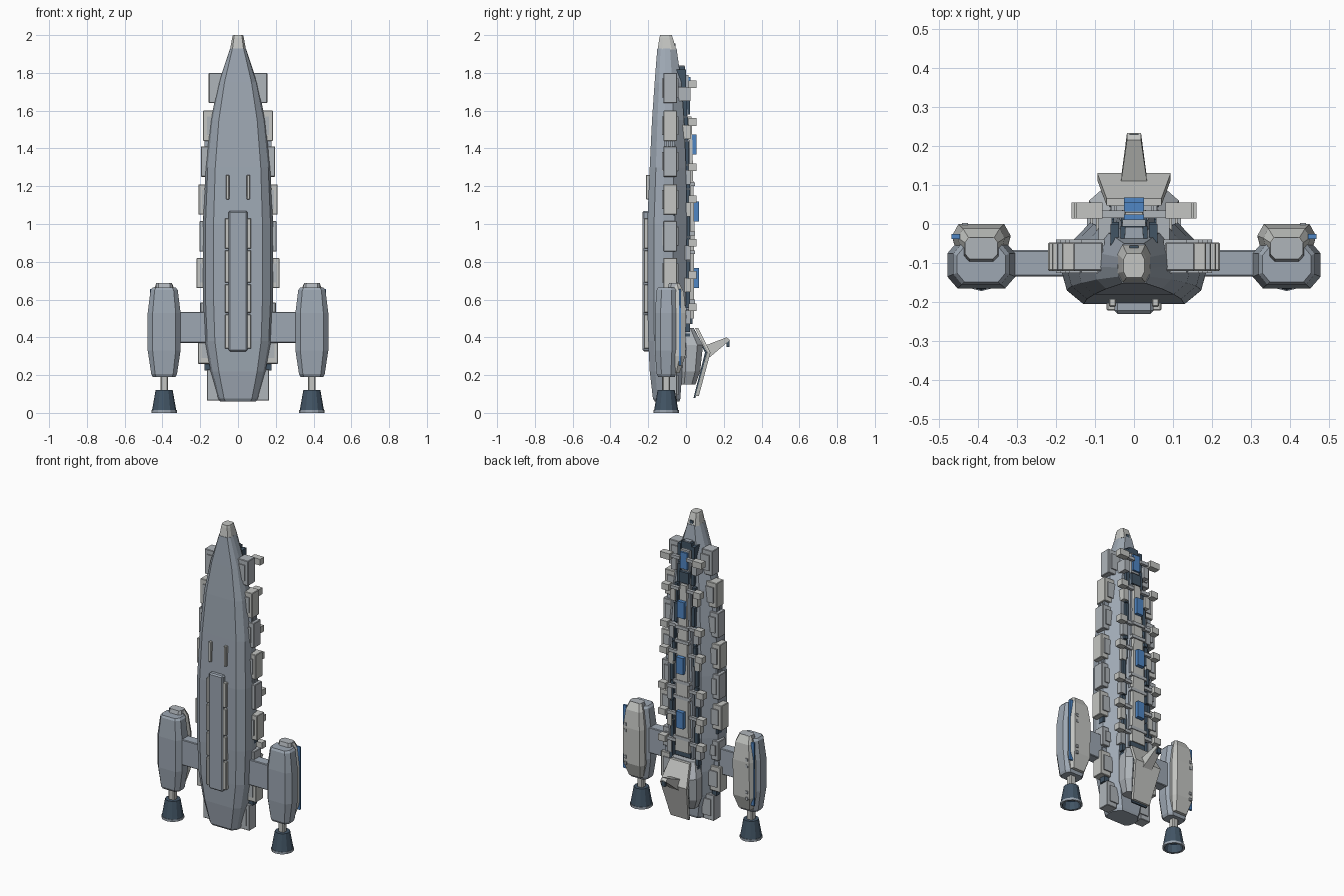
import bpy, bmesh, math


def mat(name, rgb):
    m = bpy.data.materials.new(name)
    m.diffuse_color = (*rgb, 1)
    return m


HULL = mat("hull grey", (0.34, 0.39, 0.45))
MID = mat("panel grey", (0.43, 0.46, 0.49))
LIGHT = mat("light grey", (0.55, 0.56, 0.54))
DARK = mat("dark slate", (0.055, 0.09, 0.13))
BLUE = mat("blue", (0.08, 0.24, 0.55))


def finish(bm, name, m, bevel=0):
    bmesh.ops.recalc_face_normals(bm, faces=bm.faces)
    me = bpy.data.meshes.new(name)
    bm.to_mesh(me)
    bm.free()
    ob = bpy.data.objects.new(name, me)
    bpy.context.collection.objects.link(ob)
    me.materials.append(m)
    if bevel:
        b = ob.modifiers.new("bevel", 'BEVEL')
        b.width, b.segments = bevel, 1
    return ob


def box(name, x, y, z, m, bevel=0, sides=(1,)):
    """Box from x, y, z ranges; sides=(1, -1) mirrors it in x."""
    for s in sides:
        bm = bmesh.new()
        bmesh.ops.create_cube(bm, size=1)
        for v in bm.verts:
            v.co = [r[0] + (c + 0.5) * (r[1] - r[0]) for c, r in zip(v.co, (x, y, z))]
            v.co.x *= s
        finish(bm, name, m, bevel)


def loft(name, sections, shape, m, cx=0, bevel=0):
    """Sections are (z, half width, y0, y1); shape is half a unit outline."""
    outline = shape + [(-a, b) for a, b in reversed(shape)]
    bm = bmesh.new()
    rings = [[bm.verts.new((cx + a * w, y0 + b * (y1 - y0), z)) for a, b in outline]
             for z, w, y0, y1 in sections]
    n = len(outline)
    for r, q in zip(rings, rings[1:]):
        for i in range(n):
            bm.faces.new((r[i], r[(i + 1) % n], q[(i + 1) % n], q[i]))
    bm.faces.new(rings[0])
    bm.faces.new(rings[-1])
    return finish(bm, name, m, bevel)


def slab(name, rows, thick, m):
    """Bent plate: rows of (half width, y, z), thickened towards the front."""
    bm = bmesh.new()
    pts = [[[bm.verts.new((s * w, y - d, z)) for s in (-1, 1)] for w, y, z in rows]
           for d in (0, thick)]
    o, i = pts
    for k in range(len(rows) - 1):
        bm.faces.new((o[k][0], o[k][1], o[k + 1][1], o[k + 1][0]))
        bm.faces.new((i[k][0], i[k][1], i[k + 1][1], i[k + 1][0]))
        for s in (0, 1):
            bm.faces.new((o[k][s], o[k + 1][s], i[k + 1][s], i[k][s]))
    for k in (0, -1):
        bm.faces.new((o[k][0], o[k][1], i[k][1], i[k][0]))
    return finish(bm, name, m)


BOTH = (1, -1)

# Main hull and nose
HULL_SHAPE = [(0.7, 0), (0.93, 0.17), (1, 0.4), (0.97, 0.66), (0.6, 1)]
loft("hull", [(0.06, 0.095, -0.165, -0.035), (0.075, 0.105, -0.175, -0.03),
              (0.22, 0.145, -0.192, -0.02), (0.38, 0.175, -0.2, -0.01),
              (0.6, 0.185, -0.205, 0), (1.0, 0.185, -0.205, 0.005),
              (1.3, 0.172, -0.192, 0), (1.55, 0.145, -0.18, -0.01),
              (1.75, 0.102, -0.166, -0.025), (1.93, 0.042, -0.152, -0.05)],
     HULL_SHAPE, HULL)
CHAMFER = [(0.7, 0), (1, 0.25), (1, 0.75), (0.7, 1)]
loft("nose_cap", [(1.925, 0.042, -0.15, -0.052), (1.985, 0.031, -0.141, -0.07),
                  (2.0, 0.027, -0.137, -0.075)], CHAMFER, LIGHT)
box("nose_slot", (-0.012, 0.012), (-0.07, -0.055), (1.935, 1.955), DARK)

# Belly keel and its rails
box("keel", (-0.05, 0.05), (-0.23, -0.18), (0.325, 1.07), HULL, 0.008)
for z0, z1 in ((0.34, 0.52), (0.53, 0.68), (0.69, 0.86), (0.87, 1.03)):
    box("keel_rail", (0.046, 0.07), (-0.222, -0.18), (z0, z1), LIGHT, 0.003, BOTH)
box("forward_rail", (0.046, 0.064), (-0.212, -0.17), (1.13, 1.26), LIGHT, 0.003, BOTH)

# Armour blocks along the flanks
blocks = [(1.64, 1.80, 0.155), (1.44, 1.60, 0.185), (1.25, 1.41, 0.197),
          (1.05, 1.21, 0.21), (0.855, 1.015, 0.205), (0.66, 0.82, 0.22),
          (0.46, 0.585, 0.2), (0.26, 0.42, 0.212), (0.065, 0.23, 0.165)]
for i, (z0, z1, x) in enumerate(blocks):
    box("flank_block", (x - 0.075, x), (-0.12, -0.047), (z0, z1),
        LIGHT if i % 2 else MID, 0.003, BOTH)
    box("flank_step", (x - 0.08, x - 0.02), (-0.126, -0.04), (z0 + 0.03, z1 - 0.03),
        MID, 0, BOTH)
    if i in (2, 4, 7):
        for y in (-0.11, -0.088, -0.066):
            box("flank_stud", (x - 0.05, x - 0.02), (y - 0.007, y + 0.007),
                (z1, z1 + 0.03), HULL, 0, BOTH)
    if 0 < i < 8:
        box("flank_link", (x - 0.07, x - 0.035), (-0.1, -0.06), (z0 - 0.035, z0), DARK, 0, BOTH)


# Dorsal spine, narrowing towards the nose
def taper(z):
    return 1.0 if z < 0.9 else 1 - 0.55 * (z - 0.9) / 0.95


SQUARE = [(1, 0), (0.85, 1)]
loft("spine_base", [(0.46, 0.075, -0.03, 0.02), (1.0, 0.07, -0.02, 0.025),
                    (1.4, 0.05, -0.03, 0.02), (1.84, 0.026, -0.06, -0.008)], SQUARE, HULL)
loft("spine_plate", [(0.5, 0.056, 0, 0.042), (1.0, 0.048, 0, 0.044),
                     (1.57, 0.026, -0.02, 0.03)], SQUARE, LIGHT)
box("spine_end", (-0.055, 0.055), (0, 0.035), (0.47, 0.5), DARK)
for z in (0.58, 0.84, 0.94, 1.2, 1.29):
    w = 0.06 * taper(z)
    box("spine_rib", (-w, w), (0, 0.047), (z, z + 0.02), MID)
box("spine_gap", (-0.033, 0.033), (-0.03, 0.022), (1.58, 1.65), DARK)
box("bow_housing", (-0.03, 0.03), (-0.05, 0.012), (1.66, 1.79), MID)
box("bow_sensor", (-0.035, 0.035), (-0.05, -0.005), (1.79, 1.835), DARK)

# Blue skylights
for z, y in ((0.715, 0.068), (1.065, 0.068), (1.42, 0.055), (1.725, 0.024)):
    box("skylight", (-0.025, 0.025), (y - 0.03, y), (z - 0.053, z + 0.053), BLUE)

# Dark conduits beside the spine, in staggered lengths
for i in range(12):
    z = 0.3 + i * 0.127
    x = 0.088 * taper(z + 0.06) + (0.006 if i % 2 else 0)
    y = 0.02 - max(0, z - 1.25) * 0.045
    box("conduit", (x - 0.012, x + 0.01), (-0.06, y), (z, z + 0.12), DARK, 0, BOTH)

# Dorsal equipment and outrigger tabs
for i, z in enumerate((1.74, 1.54, 1.3, 1.13, 0.9, 0.73, 0.56)):
    t = taper(z)
    x = 0.06 + 0.06 * t
    box("equipment", (x - 0.035, x), (-0.05, 0.024), (z - 0.09, z - 0.015),
        LIGHT if i % 2 else MID, 0, BOTH)
    box("tab_arm", (0.045 * t, x), (0.015, 0.035), (z - 0.01, z + 0.01), MID, 0, BOTH)
    box("tab", (x - 0.01, x + 0.04 if i else 0.148), (0.014, 0.055),
        (z - 0.02, z + 0.02), LIGHT, 0, BOTH)

# Stern tower with bent shield and fin
loft("tower", [(0.15, 0.08, -0.03, 0.05), (0.22, 0.11, -0.03, 0.075),
               (0.36, 0.115, -0.03, 0.09), (0.45, 0.08, -0.03, 0.04)], CHAMFER, MID)
slab("shield", [(0.07, 0.065, 0.45), (0.094, 0.13, 0.32), (0.062, 0.068, 0.09)], 0.018, LIGHT)
slab("shield_backing", [(0.062, 0.046, 0.44), (0.086, 0.111, 0.32), (0.056, 0.05, 0.08)],
     0.01, DARK)
bm = bmesh.new()
root = [bm.verts.new(p) for p in ((-0.033, 0.11, 0.36), (0.033, 0.11, 0.36),
                                  (0.033, 0.12, 0.29), (-0.033, 0.12, 0.29))]
tip = [bm.verts.new(p) for p in ((-0.018, 0.215, 0.4), (0.018, 0.215, 0.4),
                                 (0.018, 0.233, 0.385), (-0.018, 0.233, 0.385))]
for k in range(4):
    bm.faces.new((root[k], root[(k + 1) % 4], tip[(k + 1) % 4], tip[k]))
bm.faces.new(root)
bm.faces.new(tip)
finish(bm, "tower_fin", LIGHT)
box("fin_lamp", (-0.012, 0.012), (0.215, 0.23), (0.35, 0.388), DARK)

# Engine pods
for s in BOTH:
    cx = 0.391 * s
    loft("pod", [(0.19, 0.06, -0.147, -0.06), (0.205, 0.068, -0.155, -0.055),
                 (0.33, 0.087, -0.165, -0.045), (0.53, 0.087, -0.165, -0.045),
                 (0.65, 0.072, -0.155, -0.05), (0.663, 0.062, -0.148, -0.058)],
         CHAMFER, HULL, cx)
    loft("pod_cap", [(0.65, 0.045, -0.1, -0.04), (0.687, 0.042, -0.09, -0.035)],
         CHAMFER, MID, cx)
    loft("pod_shell", [(0.21, 0.05, -0.07, -0.035), (0.3, 0.075, -0.06, -0.004),
                       (0.53, 0.075, -0.06, 0), (0.64, 0.06, -0.06, -0.012),
                       (0.685, 0.042, -0.06, -0.035)],
         [(0.9, 0), (1, 0.5), (0.78, 1)], LIGHT, cx)
    for z in (0.29, 0.33, 0.5, 0.54):
        box("pod_hatch", (0.425, 0.44), (-0.01, 0.003), (z, z + 0.018), MID, 0, (s,))
    box("pod_light", (0.445, 0.467), (-0.038, -0.026), (0.25, 0.655), BLUE, 0, (s,))
    box("pylon", (0.15, 0.32), (-0.135, -0.067), (0.37, 0.535), HULL, 0.004, (s,))
    box("engine_stem", (0.371, 0.411), (-0.125, -0.085), (0.1, 0.2), LIGHT, 0.006, (s,))

    # Hollow faceted nozzle with a pale rim and blue core
    bm = bmesh.new()
    prof = [(0, 0.122), (0.045, 0.122), (0.064, 0.014), (0.067, 0.014), (0.067, 0),
            (0.054, 0), (0.046, 0.05), (0, 0.05)]
    n = 12
    rings = [[bm.verts.new((cx + r * math.cos(2 * math.pi * k / n),
                            -0.105 + r * math.sin(2 * math.pi * k / n), z))
              for k in range(n)] for r, z in prof]
    for j in range(len(prof) - 1):
        for k in range(n):
            f = bm.faces.new((rings[j][k], rings[j][(k + 1) % n],
                              rings[j + 1][(k + 1) % n], rings[j + 1][k]))
            f.material_index = 1 if j in (2, 3, 4) else 2 if j == 6 else 0
    bmesh.ops.remove_doubles(bm, verts=bm.verts, dist=1e-5)
    nozzle = finish(bm, "nozzle", DARK)
    nozzle.data.materials.append(HULL)
    nozzle.data.materials.append(BLUE)
